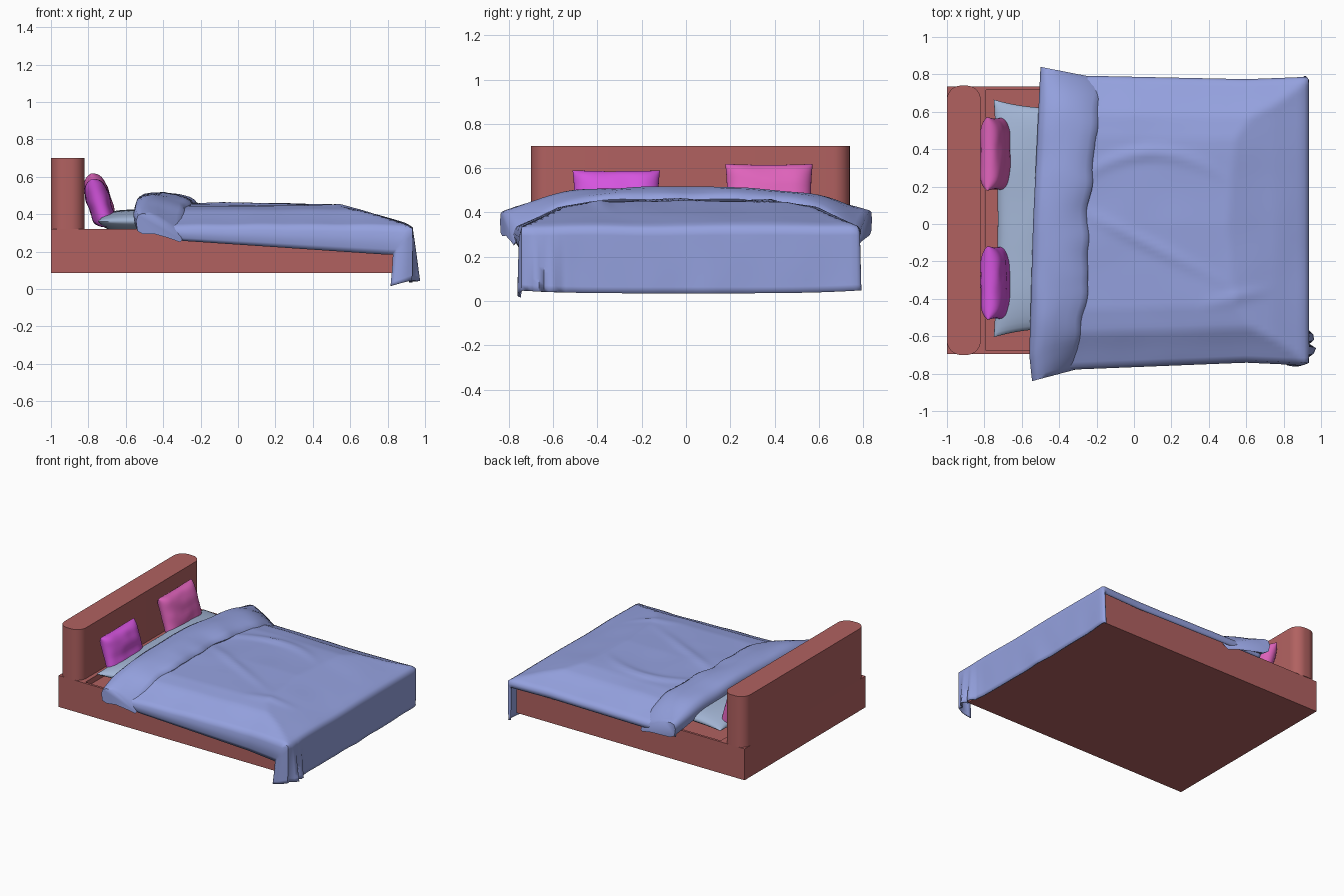
import bpy, bmesh, math
from mathutils import Matrix, Vector, noise

if "Cube" in bpy.data.objects:
    bpy.data.objects.remove(bpy.data.objects["Cube"])


def material(name, rgb):
    m = bpy.data.materials.new(name)
    m.use_nodes = True
    m.diffuse_color = (*rgb, 1)
    m.node_tree.nodes["Principled BSDF"].inputs["Base Color"].default_value = (*rgb, 1)
    return m


WOOD = material("red brown wood", (0.44, 0.12, 0.118))
BLUE = material("periwinkle cloth", (0.30, 0.36, 0.74))
PALE = material("pale blue cloth", (0.37, 0.47, 0.67))
PINK = material("pink cloth", (0.74, 0.125, 0.50))
VIOLET = material("violet cloth", (0.67, 0.09, 0.74))


def finish(bm, name, mat, angle=40):
    bmesh.ops.recalc_face_normals(bm, faces=bm.faces)
    mesh = bpy.data.meshes.new(name)
    bm.to_mesh(mesh)
    bm.free()
    ob = bpy.data.objects.new(name, mesh)
    bpy.context.collection.objects.link(ob)
    mesh.materials.append(mat)
    bpy.ops.object.select_all(action='DESELECT')
    ob.select_set(True)
    bpy.context.view_layer.objects.active = ob
    bpy.ops.object.shade_smooth_by_angle(angle=math.radians(angle))
    return ob


def box(lo, hi):
    bm = bmesh.new()
    bmesh.ops.create_cube(bm, size=1)
    lo, hi = Vector(lo), Vector(hi)
    bmesh.ops.scale(bm, vec=hi - lo, verts=bm.verts)
    bmesh.ops.translate(bm, vec=(lo + hi) / 2, verts=bm.verts)
    return bm


def lerp(a, b, t):
    return a + (b - a) * t


def along(points, x):
    """Smoothly eased height along a short list of (position, value) points."""
    if x <= points[0][0]:
        return points[0][1]
    for (a, p), (b, q) in zip(points, points[1:]):
        if x <= b:
            return lerp(p, q, (x - a) / (b - a))
    return points[-1][1]


def skin(bm, rows, closed=False):
    """Quads between consecutive rows of points."""
    grid = [[bm.verts.new(p) for p in row] for row in rows]
    for r, s in zip(grid, grid[1:]):
        n = len(r)
        for j in range(n if closed else n - 1):
            k = (j + 1) % n
            bm.faces.new((r[j], r[k], s[k], s[j]))
    return grid


# Bed base: a low box with a rim around a shallow recess
bm = box((-1, -0.695, 0.085), (0.89, 0.735, 0.32))
top = max(bm.faces, key=lambda f: f.calc_center_median().z)
for v in bmesh.ops.inset_region(bm, faces=[top], thickness=0.025)["faces"]:
    pass
for v in top.verts:
    if v.co.x < 0:
        v.co.x = -0.79
well = bmesh.ops.extrude_discrete_faces(bm, faces=[top])["faces"][0]
bmesh.ops.translate(bm, vec=(0, 0, -0.04), verts=well.verts)
finish(bm, "bed_base", WOOD, 30)

# Headboard with rounded upright corners
bm = box((-1, -0.7, 0.32), (-0.82, 0.74, 0.70))
upright = [e for e in bm.edges if abs(e.verts[0].co.z - e.verts[1].co.z) > 0.1]
bmesh.ops.bevel(bm, geom=upright, offset=0.075, segments=8, profile=0.5, affect='EDGES')
finish(bm, "headboard", WOOD, 35)


def pillow(name, mat, size, matrix, pinch=0.06, seed=0, n=24):
    """Two puffed sheets joined at the seam, with drawn-out corners."""
    bm = bmesh.new()
    for side in (-1, 1):
        rows = []
        for i in range(n + 1):
            u = math.sin(math.pi * (i / n - 0.5))
            row = []
            for j in range(n + 1):
                v = math.sin(math.pi * (j / n - 0.5))
                puff = (max(0, 1 - u ** 4) * max(0, 1 - v ** 4)) ** 0.5
                puff *= 1 + 0.15 * noise.noise((u * 2, v * 2, seed))
                row.append((u * (1 - pinch * (1 - v * v)) * size[0] / 2,
                            v * (1 - pinch * (1 - u * u)) * size[1] / 2,
                            side * puff * size[2] / 2))
            rows.append(row)
        skin(bm, rows)
    bmesh.ops.remove_doubles(bm, verts=bm.verts, dist=0.0005)
    bm.transform(matrix)
    return finish(bm, name, mat, 60)


# Long sheet pillow lying flat at the head end
pillow("sheet_pillow", PALE, (0.62, 1.27, 0.13),
       Matrix.Translation((-0.44, 0.03, 0.362)), 0.07, 3)

# Two cushions leaning on the headboard
for name, mat, y, z, height, seed in (("pink_cushion", PINK, 0.375, 0.475, 0.30, 5),
                                      ("violet_cushion", VIOLET, -0.315, 0.46, 0.27, 9)):
    lean = Matrix.Rotation(math.radians(73), 4, 'Y')
    pillow(name, mat, (height, 0.395, 0.125),
           Matrix.Translation((-0.742, y, z)) @ lean, 0.04, seed)

# Bed cover: one draped sheet, with skirts on both sides and a drop at the foot
CROWN = [(0, 0.45), (0.45, 0.44), (0.57, 0.42), (0.66, 0.375), (0.75, 0.335)]
LENGTH = [(-0.5, 0.46), (0.5, 0.45), (0.75, 0.39), (0.9, 0.345), (0.93, 0.325)]
ACROSS, SKIRT, DROP = 60, 5, 10


def ridge(x, y):
    """Soft creases on the top of the cover."""
    arc = 0.38 - 0.9 * (x - 0.1) ** 2 if x < 0.5 else 9
    crease = -0.02 - 0.5 * (x + 0.1)
    fade = max(0, 1 - abs(x - 0.05) / 0.5)
    h = 0.016 * math.exp(-((y - arc) / 0.035) ** 2) * fade
    h += 0.012 * math.exp(-((y - crease) / 0.035) ** 2) * fade
    h += 0.010 * math.exp(-((y + 0.40 - 0.2 * (x - 0.5)) / 0.03) ** 2) * max(0, 1 - abs(x - 0.55) / 0.2)
    return h + 0.006 * noise.noise((x * 4, y * 4, 1))


def cover_row(x, d):
    row = []
    for j in range(-SKIRT, ACROSS + SKIRT + 1):
        s = min(max(j / ACROSS, 0), 1) * 2 - 1
        k = max(-j, j - ACROSS, 0) / SKIRT
        right = s < 0
        edge = along([(-0.4, 0.765), (0.6, 0.725), (0.93, 0.74)], x) if right else \
            along([(-0.2, 0.775), (0.6, 0.758), (0.93, 0.77)], x)
        y = s * edge
        z = min(along(CROWN, abs(s) * 0.75), along(LENGTH, x)) + ridge(x, y) * (1 - d)
        hem = along([(-0.5, 0.33), (-0.3, 0.26), (0.8, 0.185)], x) if right else 0.285
        z = lerp(z, hem, k)
        bottom = 0.035 + 0.012 * abs(s) ** 4 - (0.03 * k if right else 0)
        px = x
        if d > 0 or x > 0.8:
            wrap = (x - 0.8) / 0.13
            px -= wrap * k * (0.10 if right else 0.02)
            z = lerp(z, bottom, d)
            # bunched pleats at the right foot corner
            near = math.exp(-((s + 0.88) / 0.1) ** 2)
            px += d * near * (0.035 + 0.025 * math.sin(s * 60)) * (1 - k)
            px += 0.008 * d * noise.noise((y * 6, d, 4)) - 0.008 * d
        bulge = 0.012 * math.sin(math.pi * k)
        row.append((px, y + (bulge + 0.01 * k * d) * (1 if s > 0 else -1), z))
    return row


stations = [lerp(-0.46, 0.93, i / 64) for i in range(65)]
rows = [cover_row(x, 0) for x in stations]
rows += [cover_row(0.93, (i + 1) / DROP) for i in range(DROP)]
bm = bmesh.new()
skin(bm, rows)
cover = finish(bm, "bed_cover", BLUE, 70)
thick = cover.modifiers.new("cloth thickness", 'SOLIDIFY')
thick.thickness = 0.01
thick.offset = 0

# Turned-back fold: a soft flattened roll across the bed, drooping at its ends
LOOP = [(0.0, 0.46), (0.04, 0.495), (0.14, 0.515), (0.3, 0.522), (0.5, 0.518),
        (0.7, 0.505), (0.88, 0.49), (0.97, 0.475), (1.0, 0.46), (0.96, 0.445),
        (0.7, 0.44), (0.4, 0.425), (0.15, 0.405), (0.03, 0.41)]
HEM = [(-0.84, -0.30), (-0.7, -0.295), (-0.4, -0.245), (0, -0.25), (0.4, -0.215), (0.84, -0.165)]
HEAD = [(-0.84, -0.545), (-0.7, -0.56), (0, -0.54), (0.84, -0.50)]
rows = []
for i in range(61):
    t = i / 30 - 1
    v, row = abs(t), []
    for a, z in LOOP:
        y = t * lerp(0.84, 0.775, a)
        wave = noise.noise((0, y * 7, 2)) * 0.02 * a
        x = lerp(along(HEAD, t * 0.84), along(HEM, t * 0.84), a) + wave
        z -= lerp(0.09 * v ** 2, 0.2 * v ** 5, a)
        z += 0.014 * noise.noise((a * 2, y * 4, 7))
        row.append((x, y, z))
    rows.append(row)
bm = bmesh.new()
grid = skin(bm, rows, closed=True)
for end in (grid[0], grid[-1]):
    bm.faces.new(end)
finish(bm, "cover_fold", BLUE, 60)
